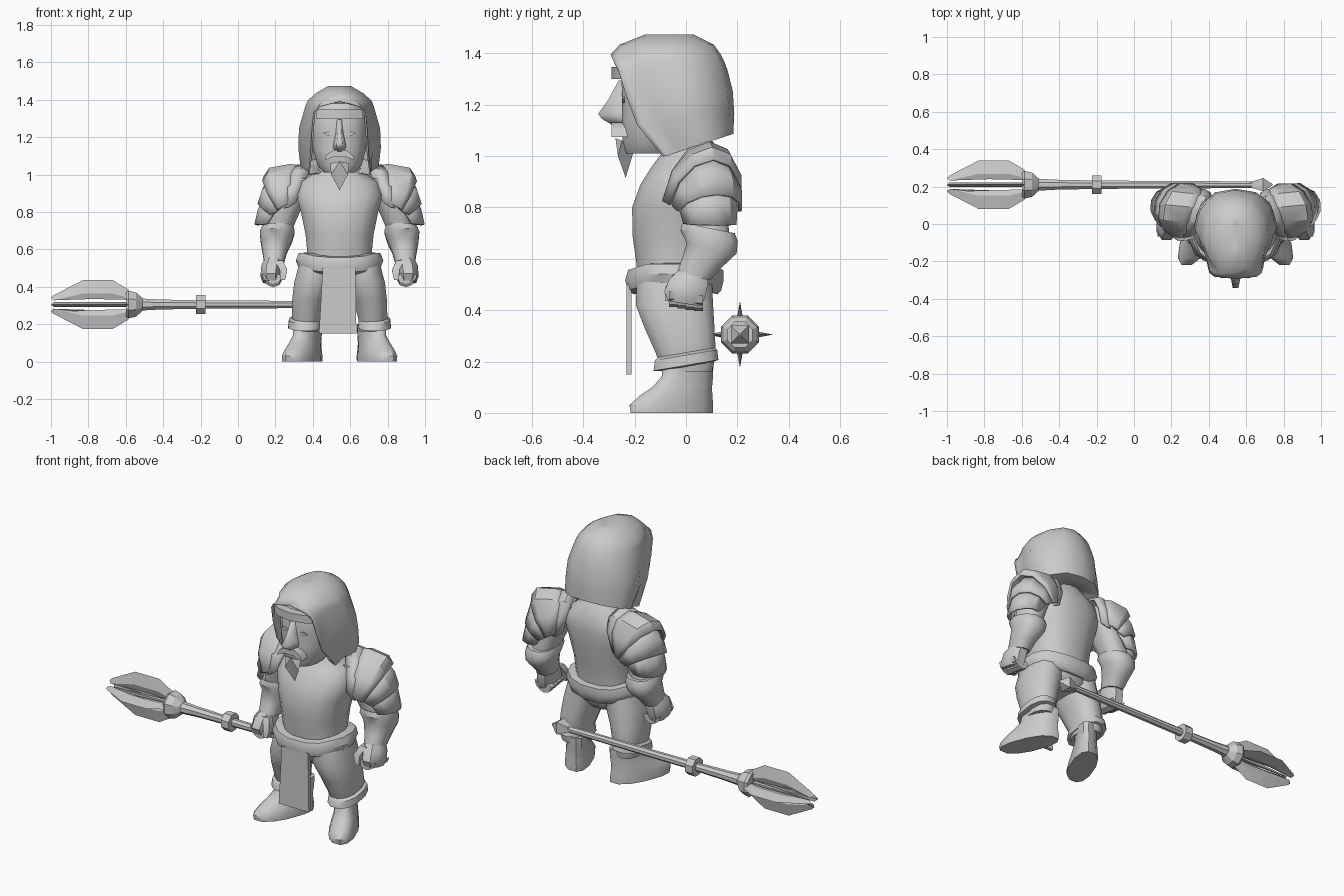
import bpy, bmesh, math
from math import sin, cos, pi

cube = bpy.data.objects.get("Cube")
if cube:
    bpy.data.objects.remove(cube)

MID = 0.543                     # x of the figure's middle
grey = bpy.data.materials.new("stone_grey")
grey.use_nodes = True
grey.diffuse_color = (0.6, 0.6, 0.6, 1)
grey.node_tree.nodes["Principled BSDF"].inputs["Base Color"].default_value = (0.6, 0.6, 0.6, 1)


def build(name, verts, faces, side=1, shift=MID, angle=40, thick=0):
    """Mesh object from points; side=-1 mirrors it across the figure."""
    bm = bmesh.new()
    vs = [bm.verts.new((shift + side * x, y, z)) for x, y, z in verts]
    for f in faces:
        bm.faces.new([vs[i] for i in f])
    bmesh.ops.remove_doubles(bm, verts=bm.verts, dist=1e-5)
    bmesh.ops.recalc_face_normals(bm, faces=bm.faces)
    me = bpy.data.meshes.new(name)
    bm.to_mesh(me)
    bm.free()
    ob = bpy.data.objects.new(name, me)
    bpy.context.collection.objects.link(ob)
    me.materials.append(grey)
    if thick:
        mod = ob.modifiers.new("thickness", "SOLIDIFY")
        mod.thickness = thick
        mod.offset = 0
    bpy.ops.object.select_all(action="DESELECT")
    ob.select_set(True)
    bpy.context.view_layer.objects.active = ob
    bpy.ops.object.shade_smooth_by_angle(angle=math.radians(angle))
    return ob


def loft(name, rows, closed=True, **kw):
    """Skin between rows of points with equal counts; closed rows are capped."""
    n = len(rows[0])
    faces = []
    for r in range(len(rows) - 1):
        for i in range(n if closed else n - 1):
            j = (i + 1) % n
            faces.append((r * n + i, r * n + j, (r + 1) * n + j, (r + 1) * n + i))
    if closed:
        faces += [tuple(range(n)), tuple(range((len(rows) - 1) * n, len(rows) * n))]
    return build(name, [p for row in rows for p in row], faces, **kw)


def ring(z, cx, cy, rx, ry, n=12, tilt=0, skew=0):
    """Rounded-square level ring; tilt lifts the back, skew turns the front outward."""
    pts = []
    for k in range(n):
        a = 2 * pi * (k + 0.5) / n
        c, s = cos(a), sin(a)
        dx = rx * math.copysign(abs(c) ** .85, c)
        dy = ry * math.copysign(abs(s) ** .85, s)
        pts.append((cx + dx - skew * dy, cy + dy, z + tilt * dy))
    return pts


def stack(name, rings, **kw):
    opts = {k: kw.pop(k) for k in ("n", "tilt", "skew") if k in kw}
    return loft(name, [ring(*r, **opts) for r in rings], **kw)


def prism(name, outline, y0, y1, **kw):
    """Front-facing x-z outline given depth."""
    return loft(name, [[(x, y, z) for x, z in outline] for y in (y0, y1)], **kw)


# Torso, belt and front cloth
stack("torso", [(.50, 0, -.04, .18, .15), (.58, 0, -.04, .175, .155), (.68, 0, -.04, .185, .17),
                (.80, 0, -.03, .21, .183), (.89, 0, -.01, .235, .17), (.96, 0, .01, .21, .145),
                (1.02, 0, .02, .12, .11), (1.08, 0, .0, .09, .09)], n=16)
belt = [ring(*r, n=16) for r in [(.475, 0, -.04, .19, .165), (.49, 0, -.045, .222, .185),
                                 (.53, 0, -.045, .238, .195), (.57, 0, -.04, .222, .188),
                                 (.575, 0, -.04, .18, .16)]]
loft("belt", [[(x, y, z - .018 * (1 - min(1, abs(x) / .2)) + .01 * (abs(x) > .15)) for x, y, z in r]
              for r in belt])
prism("front_cloth", [(-.11, .15), (.09, .15), (.085, .5), (-.09, .5)], -.232, -.212)
stack("hips", [(.40, 0, -.04, .10, .11), (.45, 0, -.045, .19, .15), (.52, 0, -.045, .19, .155)])

# Head and face
stack("head", [(1.01, 0, -.12, .085, .115), (1.05, 0, -.11, .12, .14), (1.13, 0, -.1, .142, .15),
               (1.22, 0, -.1, .148, .15), (1.32, 0, -.1, .145, .155), (1.38, 0, -.1, .11, .12)], n=16)
loft("nose", [[(-w, -.24, z), (-w * .45, y, z), (w * .45, y, z), (w, -.24, z)] for z, w, y in
              ((1.295, .016, -.262), (1.22, .022, -.302), (1.165, .034, -.342), (1.145, .036, -.328),
               (1.12, .022, -.285))], angle=80)
prism("moustache", [(-.08, 1.075), (-.07, 1.105), (-.035, 1.13), (.035, 1.13), (.07, 1.105),
                    (.08, 1.075), (.03, 1.095), (-.03, 1.095)], -.29, -.2)
build("goatee", [(-.05, -.25, 1.06), (.05, -.25, 1.06), (0, -.275, 1.07), (0, -.235, .915),
                 (-.045, -.265, 1.0), (.045, -.265, 1.0), (0, -.2, 1.03)],
      [(0, 4, 2), (2, 4, 3), (2, 3, 5), (2, 5, 1), (0, 6, 4), (4, 6, 3), (3, 6, 5), (5, 6, 1), (0, 2, 6), (1, 6, 2)],
      angle=20)
band = []
for u in (-.125, -.08, 0, .08, .125):
    y = -.29 + 2.5 * u * u
    band.append([(u, y, 1.30), (u, y, 1.347), (u, y + .05, 1.347), (u, y + .05, 1.30)])
loft("headband", band)
for s, tag in ((1, "left"), (-1, "right")):
    prism(tag + "_eye", [(.035, 1.215), (.06, 1.23), (.09, 1.222), (.062, 1.207)], -.249, -.24, side=s)

# Hood: level U-shaped rows round the back of the head, meeting in front above the brow
hood = []
for z, slope, yf, wf, w, yb in [(1.01, .35, -.06, .09, .1, .1), (1.0, .33, -.09, .165, .205, .18),
                                (1.12, .12, -.19, .15, .216, .183), (1.24, .03, -.235, .143, .212, .177),
                                (1.33, 0, -.262, .135, .188, .158), (1.365, 0, -.28, .11, .178, .145),
                                (1.392, 0, -.29, 0, .167, .132), (1.43, 0, -.255, 0, .125, .105),
                                (1.468, 0, -.16, 0, .06, .03), (1.464, 0, -.13, 0, 0, .01)]:
    span = yb - yf
    half = [(wf, yf), (max(wf, .5 * w), yf + .06 * span), (max(wf, .8 * w), yf + .25 * span),
            (w, yf + .5 * span), (.87 * w, yf + .75 * span), (.5 * w, yf + .95 * span), (0, yb)]
    half += [(-x, y) for x, y in half[-2::-1]]
    hood.append([(x, y, z + slope * (y - yf)) for x, y in half])
loft("hood", hood, closed=False, thick=.01, angle=60)


def plate(name, side, arcs):
    """Angular shoulder plate; arcs run front to back, peak rearward and turn in behind."""
    rows = []
    for ut, zt, ub, zb, y0, y1 in arcs:
        row = []
        for k in range(7):
            t = pi * k / 6
            h = sin(t)
            y = (y0 + y1) / 2 - (y1 - y0) / 2 * cos(t) + .035 * h
            row.append((ub + (ut - ub) * h - .32 * (y - .08), y, zb + (zt - zb) * h))
        rows.append(row)
    loft(name, rows, closed=False, side=side, thick=.014, angle=30)


# Limbs and shoulder armour, both sides
for s, tag in ((1, "left_"), (-1, "right_")):
    stack(tag + "trouser_leg", [(.16, .175, .005, .07, .1), (.23, .178, 0, .08, .12), (.33, .163, -.025, .093, .14),
                                (.42, .14, -.045, .106, .155), (.52, .115, -.045, .105, .15)], side=s)
    stack(tag + "boot_cuff", [(.18, .178, 0, .07, .1), (.185, .187, .0, .09, .13), (.225, .187, 0, .086, .125),
                              (.235, .182, 0, .076, .112)], side=s, tilt=.17)
    stack(tag + "boot", [(0, .2, -.055, .082, .165), (.03, .2, -.057, .082, .168), (.065, .194, -.04, .076, .147),
                         (.1, .184, -.015, .07, .12), (.14, .172, .005, .064, .103), (.2, .17, .01, .066, .1)],
          side=s, skew=.38)
    stack(tag + "upper_arm", [(.98, .2, .05, .07, .08), (.9, .255, .06, .09, .1), (.8, .295, .07, .085, .095),
                              (.70, .325, .085, .072, .085)], side=s)
    stack(tag + "gauntlet", [(.53, .35, .03, .055, .068), (.58, .347, .06, .066, .08), (.64, .338, .1, .086, .1),
                             (.69, .333, .09, .096, .115), (.72, .33, .088, .086, .105),
                             (.715, .33, .085, .065, .08)], side=s, tilt=-.2)
    stack(tag + "palm", [(.55, .35, .03, .05, .06), (.51, .362, .01, .06, .08), (.46, .368, -.005, .058, .085),
                         (.425, .365, -.005, .048, .068)], side=s, n=8, tilt=-.15)
    for k in range(4):                                   # curled fingers
        y = -.05 + .033 * k
        path = [(.405, .455), (.395, .425), (.368, .414), (.335, .425), (.318, .455)]
        loft(tag + "finger_%d" % (k + 1), [[(u + du, y + dy, z + dz - .15 * y) for du, dy, dz in
             ((-.012, -.017, -.01), (.012, -.017, .01), (.012, .017, .01), (-.012, .017, -.01))]
             for u, z in path], side=s)
    loft(tag + "thumb", [[(u + d * cos(a), y + d * sin(a), z) for a in (.8, 2.4, 3.9, 5.5)] for u, y, z, d in
         ((.325, -.03, .54, .03), (.30, -.06, .49, .028), (.305, -.07, .435, .018))], side=s)
    plate(tag + "collar_plate", s, [(.14, 1.03, .185, .85, -.07, .16), (.175, 1.055, .22, .825, -.085, .18),
                                    (.23, 1.045, .245, .82, -.085, .185)])
    plate(tag + "shoulder_plate_upper", s, [(.2, 1.04, .225, .84, -.08, .18), (.265, 1.05, .25, .83, -.085, .2),
                                            (.38, 1.03, .27, .82, -.075, .21), (.41, .985, .285, .81, -.065, .21)])
    plate(tag + "shoulder_plate_middle", s, [(.355, 1.0, .26, .83, -.06, .19), (.415, .93, .30, .80, -.045, .21),
                                             (.44, .85, .335, .785, -.03, .21)])
    plate(tag + "shoulder_plate_lower", s, [(.395, .9, .30, .82, -.03, .18), (.44, .82, .335, .77, -.015, .19),
                                            (.46, .73, .36, .735, -.005, .185)])

# Mace lying level behind the figure
AY, AZ = .21, .305


def turned(name, profile, n=8):
    """Solid turned about the mace axis from (x, radius) pairs."""
    loft(name, [[(x, AY + r * cos(2 * pi * (k + .5) / n), AZ + r * sin(2 * pi * (k + .5) / n))
                 for k in range(n)] for x, r in profile], shift=0, angle=20)


turned("mace_shaft", [(-.54, .036), (-.42, .029), (-.2, .024), (.65, .019)])
turned("mace_ring", [(-.225, .054), (-.175, .054)])
turned("mace_collar", [(-.60, .07), (-.585, .08), (-.545, .07), (-.51, .036)])
turned("mace_pommel", [(.62, .019), (.69, .05), (.74, .006)], n=4)
turned("mace_core", [(-.97, .003), (-.6, .018)], n=4)
blade = [(-1, .035), (-.985, .05), (-.83, .13), (-.67, .13), (-.585, .08), (-.585, .025)]
for q in range(4):                                       # four tapered blades
    c, t = cos(q * pi / 2), sin(q * pi / 2)
    rows = []
    for w in (-1, 0, 1):
        rows.append([(x, r if w == 0 or i in (0, 5) else r * .45, w * .013 * (i != 0))
                     for i, (x, r) in enumerate(blade)])
    loft("mace_blade_%d" % (q + 1), [[(x, AY + r * c - h * t, AZ + r * t + h * c) for x, r, h in row]
                                     for row in rows], shift=0, angle=20)
